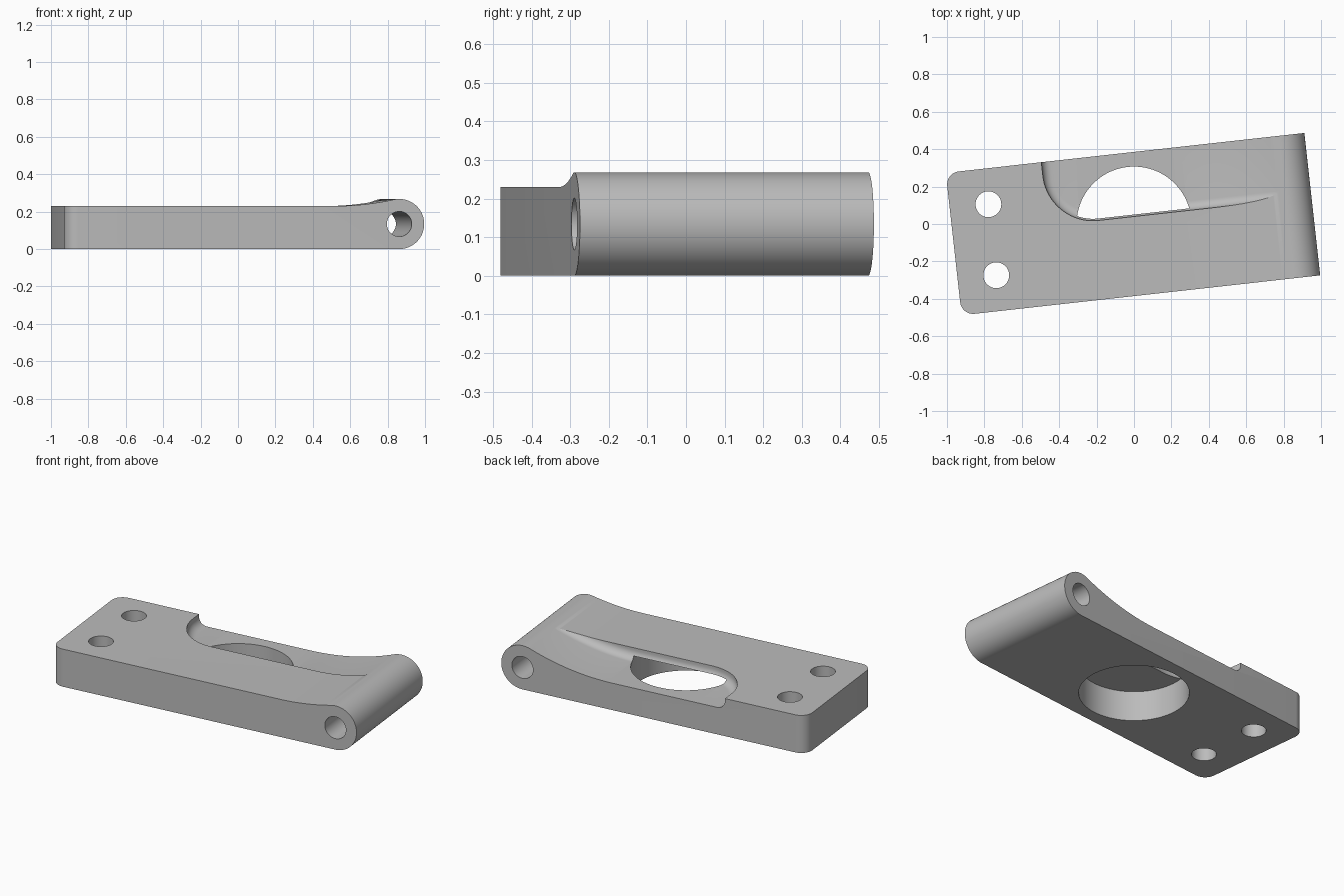
import bpy, bmesh
from math import sin, cos, pi, sqrt, atan2, radians
from mathutils import Matrix

if "Cube" in bpy.data.objects:
    bpy.data.objects.remove(bpy.data.objects["Cube"])

LEFT, HALF_WIDTH, TOP = -0.97, 0.383, 0.23      # plate
PIN_U, PIN_R = 0.825, 0.134                     # hinge barrel
SWEEP = 1.5                                     # radius of the blends up to the barrel
FLOOR, FILLET = 0.165, 0.05                     # pocket

steel = bpy.data.materials.new("plain grey")
steel.use_nodes = True
grey = (0.5, 0.5, 0.5, 1)
steel.diffuse_color = grey
steel.node_tree.nodes["Principled BSDF"].inputs["Base Color"].default_value = grey


def make_object(name, bm):
    bmesh.ops.recalc_face_normals(bm, faces=bm.faces)
    mesh = bpy.data.meshes.new(name)
    bm.to_mesh(mesh)
    bm.free()
    mesh.materials.append(steel)
    obj = bpy.data.objects.new(name, mesh)
    bpy.context.collection.objects.link(obj)
    return obj


def blend_start(level):
    """Where an arc tangent to a flat level must start to also touch the barrel."""
    return PIN_U - sqrt((SWEEP + PIN_R) ** 2 - (level + SWEEP - PIN_R) ** 2)


def blend_height(u, level):
    du = max(0, u - blend_start(level))
    return level + SWEEP - sqrt(SWEEP ** 2 - du ** 2)


def cylinder(name, radius, length, matrix, segments):
    bm = bmesh.new()
    bmesh.ops.create_cone(bm, cap_ends=True, segments=segments, radius1=radius,
                          radius2=radius, depth=length, matrix=matrix)
    return make_object(name, bm)


def cut(body, cutter):
    mod = body.modifiers.new(cutter.name, "BOOLEAN")
    mod.operation, mod.solver, mod.object = "DIFFERENCE", "EXACT", cutter
    bpy.context.view_layer.objects.active = body
    bpy.ops.object.modifier_apply(modifier=mod.name)
    bpy.data.objects.remove(cutter)


# Side profile: flat plate, barrel, and concave blend between them
start = blend_start(TOP)
touch = atan2(TOP + SWEEP - PIN_R, start - PIN_U)
touch_u = PIN_U + PIN_R * cos(touch)
profile = [(LEFT, 0)]
for i in range(41):
    a = -pi / 2 + (touch + pi / 2) * i / 40
    profile.append((PIN_U + PIN_R * cos(a), PIN_R + PIN_R * sin(a)))
for i in range(1, 17):
    u = touch_u + (start - touch_u) * i / 16
    profile.append((u, blend_height(u, TOP)))
profile.append((LEFT, TOP))

bm = bmesh.new()
face = bm.faces.new([bm.verts.new((u, -HALF_WIDTH, z)) for u, z in profile])
side = bmesh.ops.extrude_face_region(bm, geom=[face])["geom"]
bmesh.ops.translate(bm, vec=(0, 2 * HALF_WIDTH, 0),
                    verts=[g for g in side if isinstance(g, bmesh.types.BMVert)])

# Rounded corners at the mounting end
corners = [e for e in bm.edges
           if all(abs(v.co.x - LEFT) < 1e-4 for v in e.verts)
           and abs(e.verts[0].co.z - e.verts[1].co.z) > 0.1]
bmesh.ops.bevel(bm, geom=corners, offset=0.07, segments=10, profile=0.5, affect="EDGES")
body = make_object("hinge_plate", bm)


# Pocket cutter: stacked outlines that form a filleted floor following the blend
def pocket_chain(inset):
    left, front, radius = -0.456, 0.04, 0.27
    r = radius - inset
    chain = [(left + radius - r * cos(a), front + radius - r * sin(a))
             for a in (pi / 2 * i / 20 for i in range(21))]
    u0 = left + radius
    chain += [(u0 + (0.95 - u0) * i / 50, front + inset) for i in range(1, 51)]
    return chain


bm = bmesh.new()
layers = []
for k in range(10):
    a = pi / 2 * min(k, 8) / 8
    inset, rise = FILLET * (1 - sin(a)), FILLET * (1 - cos(a))
    chain = pocket_chain(inset)
    outline = chain + [(u, 0.6) for u, v in reversed(chain)]
    layers.append([bm.verts.new((u, v, 0.6 if k == 9 else blend_height(u, FLOOR) + rise))
                   for u, v in outline])
for low, high in zip(layers, layers[1:]):
    for i in range(len(low)):
        bm.faces.new((low[i - 1], low[i], high[i], high[i - 1]))
for ring in (layers[0], layers[-1]):
    for i in range(len(ring) // 2 - 1):
        bm.faces.new((ring[i], ring[i + 1], ring[-i - 2], ring[-i - 1]))
pocket = make_object("pocket_cutter", bm)

# Blind bore from below, screw holes, and pin hole along the barrel
cut(body, cylinder("bore_cutter", 0.307, 0.37, Matrix.Identity(4), 96))
cut(body, pocket)
for v in (-0.191, 0.191):
    cut(body, cylinder("screw_cutter", 0.069, 1, Matrix.Translation((-0.762, v, 0)), 48))
pin = Matrix.Translation((PIN_U, 0, PIN_R)) @ Matrix.Rotation(pi / 2, 4, "X")
cut(body, cylinder("pin_cutter", 0.067, 2, pin, 48))

# Turn the part slightly and smooth its curves
body.rotation_euler.z = radians(6.35)
bpy.ops.object.select_all(action="DESELECT")
body.select_set(True)
bpy.context.view_layer.objects.active = body
bpy.ops.object.shade_smooth_by_angle(angle=radians(25))
